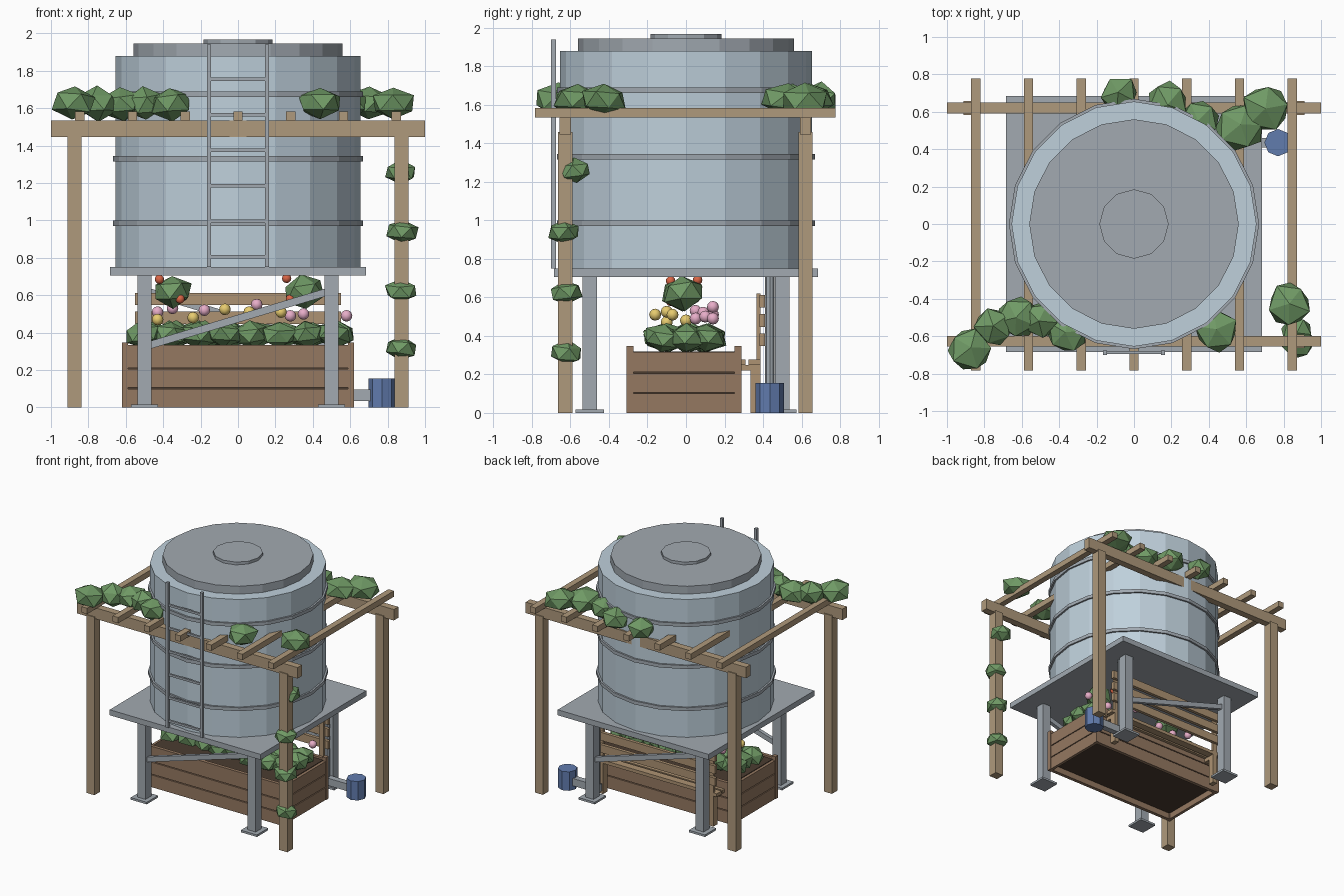
import bpy, random
from math import pi, atan2, hypot
from mathutils import Vector

if "Cube" in bpy.data.objects:
    bpy.data.objects.remove(bpy.data.objects["Cube"])

random.seed(4)


def mat(name, r, g, b):
    m = bpy.data.materials.new(name)
    m.diffuse_color = (r, g, b, 1)
    m.use_nodes = True
    m.node_tree.nodes["Principled BSDF"].inputs["Base Color"].default_value = m.diffuse_color
    return m


STEEL = mat("steel", 0.36, 0.40, 0.44)
TANK = mat("tank_blue_grey", 0.52, 0.63, 0.71)
WOOD = mat("pergola_wood", 0.43, 0.32, 0.20)
PLANK = mat("planter_wood", 0.30, 0.19, 0.12)
BENCH = mat("bench_wood", 0.42, 0.29, 0.17)
SOIL = mat("soil", 0.07, 0.045, 0.03)
LEAF = mat("leaf", 0.16, 0.32, 0.13)
BLUE = mat("pump_blue", 0.12, 0.20, 0.42)
PINK = mat("pink_flower", 0.80, 0.42, 0.58)
YELLOW = mat("yellow_flower", 0.80, 0.60, 0.16)
RED = mat("red_flower", 0.70, 0.13, 0.06)


def finish(name, m):
    o = bpy.context.object
    o.name = name
    o.data.materials.append(m)
    return o


def box(name, x0, x1, y0, y1, z0, z1, m):
    bpy.ops.mesh.primitive_cube_add(size=1, location=((x0 + x1) / 2, (y0 + y1) / 2, (z0 + z1) / 2))
    o = finish(name, m)
    o.scale = (x1 - x0, y1 - y0, z1 - z0)
    return o


def cyl(name, x, y, z0, z1, r, n, m):
    # rotated so that a vertex lies on the x axis
    bpy.ops.mesh.primitive_cylinder_add(vertices=n, radius=r, depth=z1 - z0,
                                        location=(x, y, (z0 + z1) / 2), rotation=(0, 0, pi / 2))
    return finish(name, m)


def blob(name, x, y, z, r, h, m=LEAF):
    # faceted leaf clump, turned at random and flattened
    bpy.ops.mesh.primitive_ico_sphere_add(subdivisions=1, radius=1, location=(x, y, z))
    o = finish(name, m)
    o.scale = (r, r, h)
    o.rotation_euler = (random.uniform(-.15, .15), random.uniform(-.15, .15), random.uniform(0, 6))
    for v in o.data.vertices:
        v.co *= random.uniform(0.93, 1.12)
    return o


def flower(x, y, z, r, m):
    bpy.ops.mesh.primitive_uv_sphere_add(segments=8, ring_count=6, radius=r, location=(x, y, z))
    o = finish("flower", m)
    bpy.ops.object.shade_smooth()
    return o


# water tank with hoops, lid and hatch
cyl("tank_body", 0, 0, 0.75, 1.88, 0.655, 20, TANK)
for z in (0.985, 1.33, 1.675):
    cyl("tank_hoop", 0, 0, z - 0.014, z + 0.014, 0.669, 20, STEEL)
cyl("tank_lid", 0, 0, 1.88, 1.945, 0.56, 20, STEEL)
cyl("tank_hatch", 0, 0, 1.945, 1.968, 0.185, 12, STEEL)

# platform, legs and feet
box("platform", -.685, .685, -.685, .685, .705, .75, STEEL)
for x in (-.5, .5):
    for y in (-.5, .5):
        box("platform_leg", x - .037, x + .037, y - .037, y + .037, 0, .705, STEEL)
        box("leg_foot", x - .073, x + .073, y - .073, y + .073, 0, .017, STEEL)

# diagonal braces on the front and back
for y, s in ((-.5, 1), (.5, -1)):
    o = box("diagonal_brace", -hypot(.5, .15), hypot(.5, .15), y - .015, y + .015, .455, .495, STEEL)
    o.rotation_euler.y = -s * atan2(.15, .5)

# ladder
for x in (-.155, .155):
    box("ladder_rail", x - .011, x + .011, -.7, -.676, .75, 1.94, STEEL)
for i in range(6):
    z = .805 + i * .19
    box("ladder_rung", -.155, .155, -.696, -.68, z - .009, z + .009, STEEL)

# drain pipe and pump
cyl("drain_pipe", .5, .435, .03, .705, .025, 8, STEEL)
box("pump_pipe", .475, .74, .41, .46, .035, .095, STEEL)
cyl("pump", .77, .435, 0, .155, .073, 8, BLUE)

# pergola posts, beams and rafters
for y in (-.627, .62):
    for x in (-.875, .875):
        box("pergola_post", x - .037, x + .037, y - .037, y + .037, 0, 1.46, WOOD)
    box("pergola_beam", -1, 1, y - .029, y + .029, 1.445, 1.535, WOOD)
for i in range(-3, 4):
    x = i * .282
    box("pergola_rafter", x - .025, x + .025, -.783, .777, 1.535, 1.583, WOOD)

# planter box
for x in (-.605, .605):
    for y in (-.29, .27):
        box("planter_corner", x - .016, x + .016, y - .018, y + .018, 0, .347, PLANK)
for i, (a, b) in enumerate(((0, .1), (.107, .205), (.212, .335))):
    for y in (-.29, .27):
        box("planter_side_plank", -.6, .6, y - .014, y + .014, a, b, PLANK)
    for x in (-.605, .605):
        box("planter_end_plank", x - .012, x + .012, -.285, .265, a, b - .02 * (i == 2), PLANK)
box("planter_soil", -.593, .593, -.277, .257, .05, .32, SOIL)

# bench behind the planter
for x in (-.5, .5):
    box("bench_back_post", x - .02, x + .02, .366, .388, 0, .62, BENCH)
    box("bench_leg", x - .02, x + .02, .335, .37, 0, .25, BENCH)
    box("bench_rail", x - .02, x + .02, .284, .366, .22, .25, BENCH)
for a, b in ((.285, .31), (.325, .387)):
    box("bench_seat_slat", -.55, .55, a, b, .25, .277, BENCH)
for z in (.38, .48, .58):
    box("bench_back_slat", -.55, .55, .383, .41, z - .033, z + .033, BENCH)

# planter greenery in three staggered rows
for j, y in enumerate((-.11, .01, .1)):
    for i in range(8):
        x = -.51 + i * .146 + (j % 2) * .03
        blob("planter_bush", min(x, .53), y + random.uniform(-.02, .02), .39, .1, .07)
for s in (-1, 1):
    blob("tall_shrub", s * .35, -.015, .62, .11, .085)

# flowers
for x, y, z in ((-.43, .14, .51), (-.35, .05, .53), (-.18, .09, .52), (.1, .14, .55),
                (.28, .05, .49), (.35, .1, .5), (.58, .14, .49)):
    flower(x, y, z, .031, PINK)
for x, y, z in ((-.43, -.1, .47), (-.24, 0, .48), (-.07, -.1, .525), (.06, -.16, .51), (.23, -.07, .51)):
    flower(x, y, z, .031, YELLOW)
for x, y, z in ((-.42, -.08, .685), (-.31, -.08, .58), (.28, -.07, .58), (.26, .06, .69)):
    flower(x, y, z, .025, RED)

# vines on the pergola roof
for x, y, r in ((-.88, -.67, .115), (-.75, -.55, .11), (-.62, -.5, .12), (-.5, -.51, .1),
                (-.36, -.58, .11), (.44, -.57, .12), (.83, -.43, .12),
                (-.08, .69, .105), (.18, .65, .115), (.35, .56, .11), (.57, .52, .135), (.7, .62, .13)):
    blob("roof_vine", x, y, 1.625, r, .088)

# vine climbing the front right post
for x, y, z in ((.87, -.575, 1.26), (.88, -.635, .94), (.87, -.625, .625), (.87, -.62, .315)):
    blob("post_vine", x, y, z, .088, .064)
